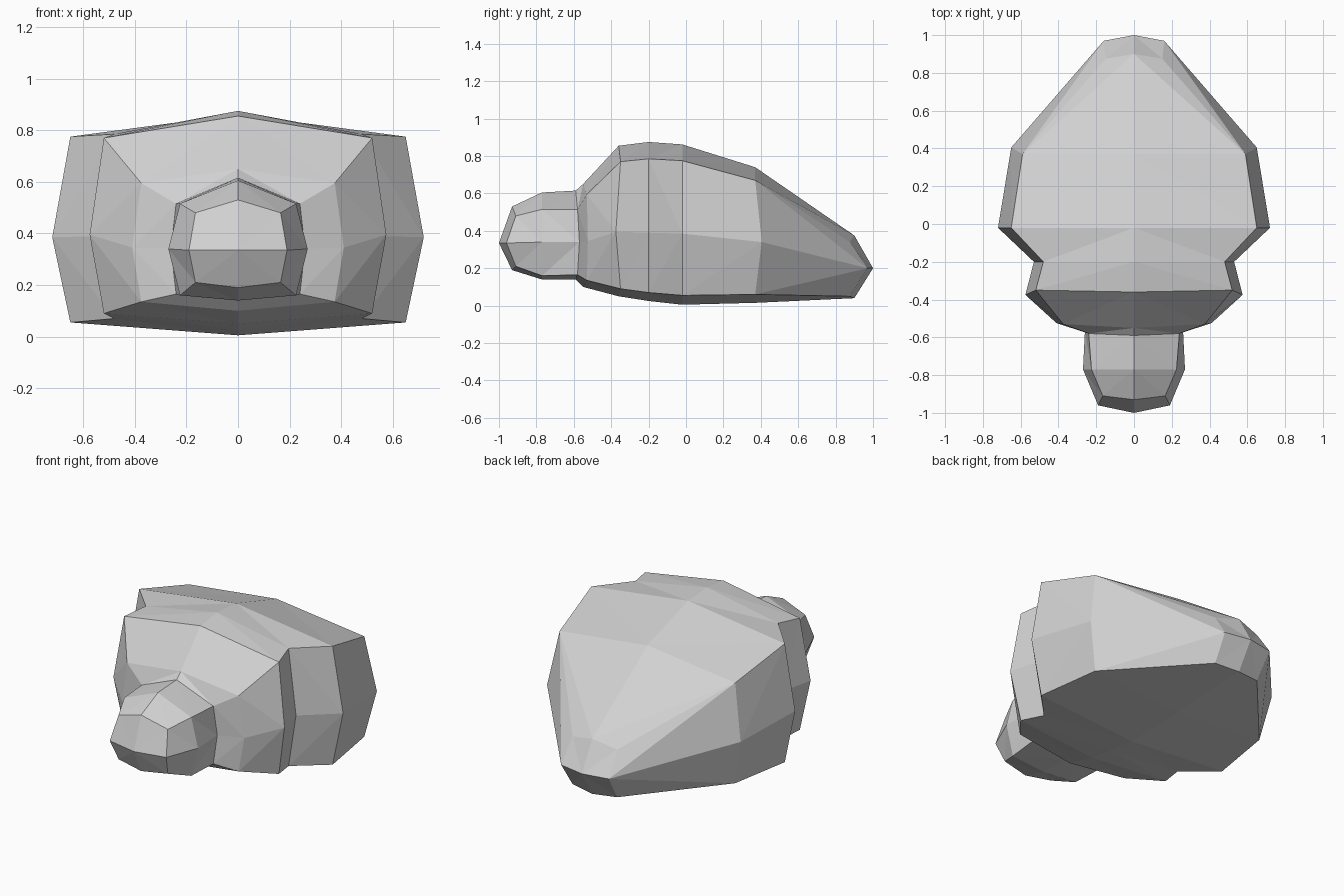
import bpy
import bmesh

default_cube = bpy.data.objects.get("Cube")
if default_cube:
    bpy.data.objects.remove(default_cube, do_unlink=True)

# One plain colour
grey = bpy.data.materials.new("plain grey")
grey.use_nodes = True
colour = (0.64, 0.64, 0.64, 1)
grey.diffuse_color = colour
grey.node_tree.nodes["Principled BSDF"].inputs["Base Color"].default_value = colour

# Each eight-sided ring: y of centre line, shoulder and flank;
# z of top, upper shoulder, flank, lower shoulder and bottom;
# half width at the shoulder and at the flank
head = [
    (-0.93, -0.91, -0.96, 0.53, 0.48, 0.335, 0.21, 0.19, 0.165, 0.19),
    (-0.77, -0.77, -0.77, 0.605, 0.515, 0.34, 0.16, 0.14, 0.225, 0.27),
    (-0.59, -0.58, -0.57, 0.615, 0.515, 0.34, 0.165, 0.14, 0.24, 0.26),
]
thorax = [
    (-0.55, -0.53, -0.525, 0.65, 0.595, 0.345, 0.135, 0.1, 0.375, 0.41),
    (-0.36, -0.35, -0.375, 0.855, 0.77, 0.395, 0.09, 0.05, 0.52, 0.575),
    (-0.2, -0.2, -0.2, 0.875, 0.785, 0.39, 0.07, 0.025, 0.48, 0.53),
]
abdomen = [
    (-0.02, -0.02, -0.02, 0.862, 0.775, 0.385, 0.055, 0.005, 0.65, 0.72),
    (0.37, 0.37, 0.405, 0.74, 0.67, 0.34, 0.06, 0.015, 0.59, 0.65),
    (0.9, 0.875, 0.97, 0.375, 0.34, 0.2, 0.05, 0.04, 0.15, 0.16),
]
nose_tip = (0, -1, 0.335)
tail_tip = (0, 1, 0.2)


def add_ring(bm, ring):
    """Add one mirrored cross-section, starting at the top."""
    spine, shoulder, flank, top, upper, middle, lower, bottom, narrow, wide = ring
    side = [(narrow, shoulder, upper), (wide, flank, middle), (narrow, shoulder, lower)]
    other = [(-x, y, z) for x, y, z in reversed(side)]
    points = [(0, spine, top)] + side + [(0, spine, bottom)] + other
    return [bm.verts.new(p) for p in points]


def bridge(bm, front, back):
    """Join two rings, folding each panel away from its shoulder corner."""
    count = len(front)
    for i in range(count):
        j = (i + 1) % count
        corner, neighbour = (i, j) if i % 2 else (j, i)
        bm.faces.new((front[corner], back[corner], back[neighbour]))
        bm.faces.new((front[corner], back[neighbour], front[neighbour]))


def close_end(bm, ring, tip):
    """Close an end ring with a fan of triangles."""
    centre = bm.verts.new(tip)
    for i, vert in enumerate(ring):
        bm.faces.new((vert, ring[(i + 1) % len(ring)], centre))


# Continuous faceted body from head to tail
bm = bmesh.new()
rings = [add_ring(bm, ring) for ring in head + thorax + abdomen]
for front, back in zip(rings, rings[1:]):
    bridge(bm, front, back)
close_end(bm, rings[0], nose_tip)
close_end(bm, rings[-1], tail_tip)
bmesh.ops.recalc_face_normals(bm, faces=bm.faces[:])

mesh = bpy.data.meshes.new("insect_body")
bm.to_mesh(mesh)
bm.free()
mesh.materials.append(grey)
body = bpy.data.objects.new("insect_body", mesh)
bpy.context.collection.objects.link(body)
